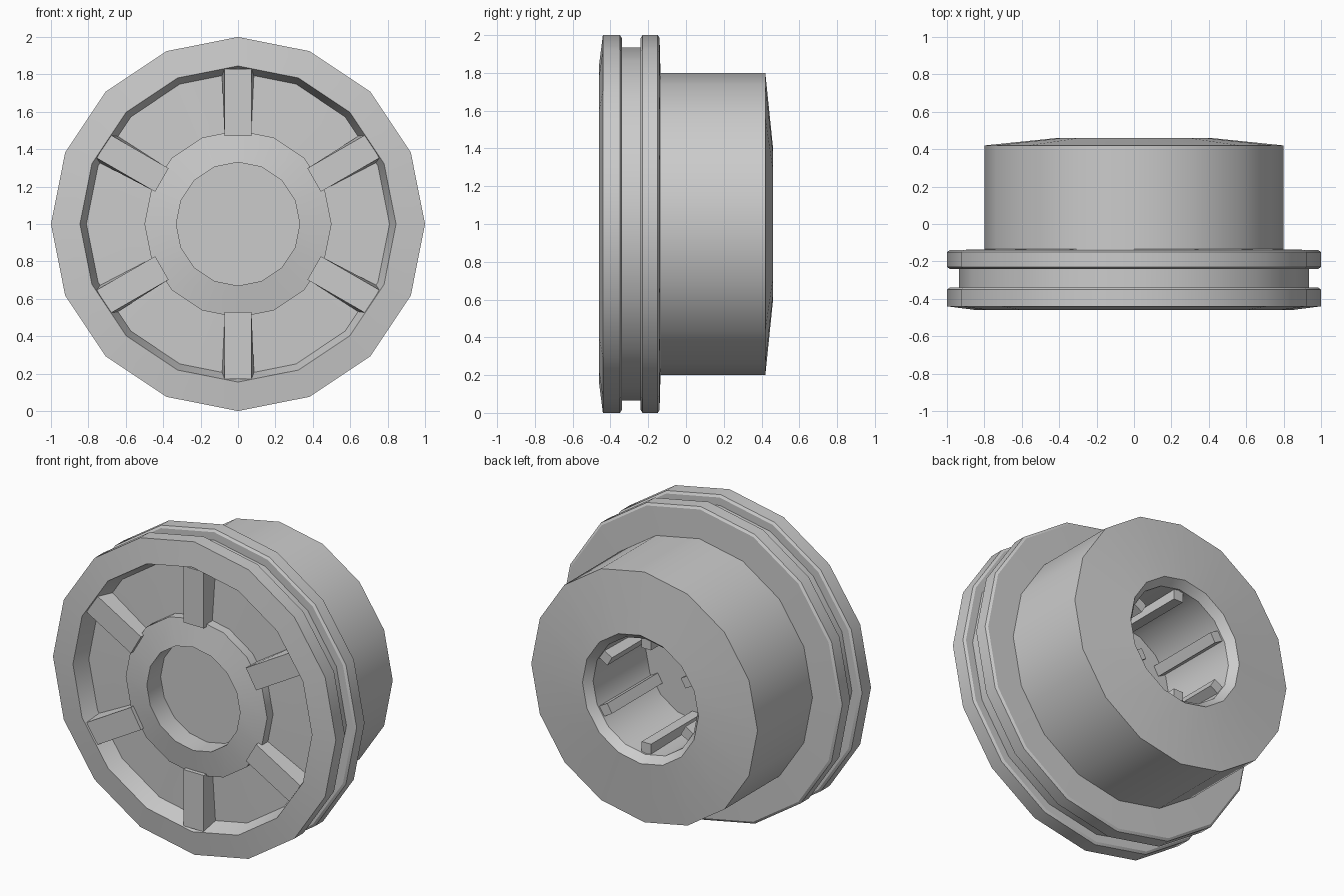
import bpy, bmesh
from math import radians, pi
from mathutils import Matrix, Vector

cube = bpy.data.objects.get("Cube")
if cube:
    bpy.data.objects.remove(cube, do_unlink=True)

SIDES = 16
CENTRE = Vector((0, 0, 1))

grey = bpy.data.materials.new("light grey plastic")
grey.use_nodes = True
colour = (0.6, 0.6, 0.6, 1)
grey.diffuse_color = colour
grey.node_tree.nodes["Principled BSDF"].inputs["Base Color"].default_value = colour


def finish(name, bm):
    """Turn a bmesh into a grey object centred on the wheel axis."""
    bmesh.ops.remove_doubles(bm, verts=bm.verts, dist=1e-4)
    bmesh.ops.recalc_face_normals(bm, faces=bm.faces)
    bmesh.ops.translate(bm, verts=bm.verts, vec=CENTRE)
    mesh = bpy.data.meshes.new(name)
    bm.to_mesh(mesh)
    bm.free()
    mesh.materials.append(grey)
    for face in mesh.polygons:
        face.use_smooth = True
    mesh.set_sharp_from_angle(angle=radians(30))
    obj = bpy.data.objects.new(name, mesh)
    bpy.context.collection.objects.link(obj)
    return obj


def revolve(name, profile):
    """Spin a (radius, y) profile around the y axis."""
    bm = bmesh.new()
    verts = [bm.verts.new((r, y, 0)) for r, y in profile]
    edges = [bm.edges.new(pair) for pair in zip(verts, verts[1:])]
    bmesh.ops.spin(bm, geom=verts + edges, cent=(0, 0, 0), axis=(0, 1, 0),
                   angle=2 * pi, steps=SIDES)
    return finish(name, bm)


def radial_bar(name, turn, r_in, r_out, front, back, half, half_in, half_out):
    """Bar along the radius; its back may be wider than its front."""
    bm = bmesh.new()
    bmesh.ops.create_cube(bm, size=2)
    for v in bm.verts:
        outer, rear = v.co.z > 0, v.co.y > 0
        width = (half_out if outer else half_in) if rear else half
        v.co = (v.co.x * width, back if rear else front, r_out if outer else r_in)
    bmesh.ops.transform(bm, verts=bm.verts, matrix=Matrix.Rotation(turn, 4, 'Y'))
    return finish(name, bm)


# Wheel body: hub, dished face, grooved flange, barrel and rear bore
hub = [(0, -.31), (.33, -.31), (.33, -.45), (.5, -.42), (.5, -.36)]
rim = [(.81, -.35), (.845, -.46), (1, -.44)]
groove = [(1, -.35), (.985, -.34), (.935, -.34),
          (.935, -.24), (.985, -.24), (1, -.23)]
barrel = [(1, -.15), (.985, -.14), (.8, -.135), (.8, .42), (.41, .46)]
bore = [(.37, .41), (.36, -.11), (0, -.11)]
revolve("wheel_body", hub + rim + groove + barrel + bore)

# Six spokes on the front and six matching ribs inside the bore
for i in range(6):
    turn = i * pi / 3
    radial_bar(f"front_spoke_{i + 1}", turn, .47, .83, -.45, -.345,
               .072, .072, .087)
    radial_bar(f"bore_rib_{i + 1}", turn, .3, .37, -.12, .4,
               .033, .033, .033)
